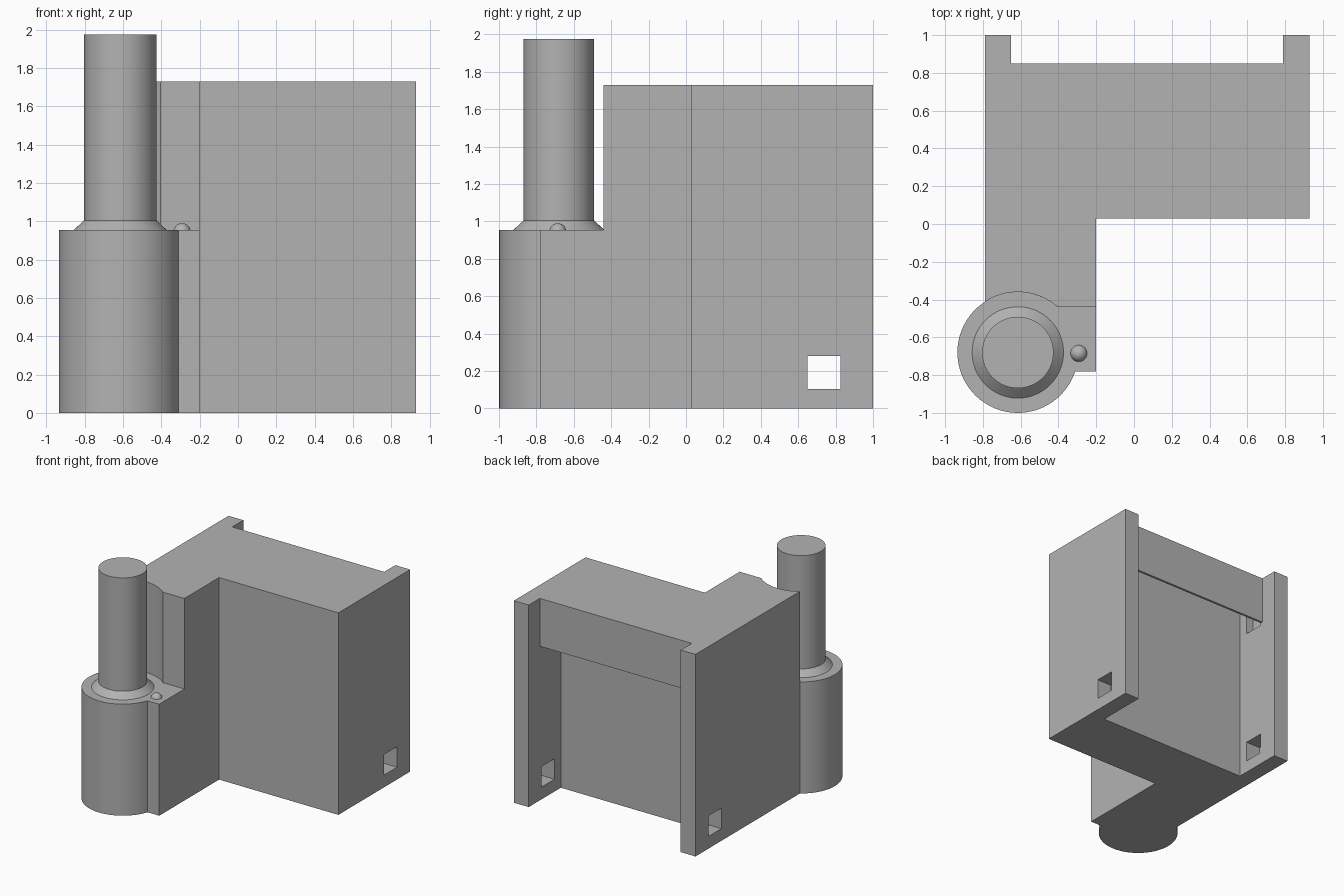
import bpy, bmesh
from math import cos, sin, radians
from mathutils import Vector

if "Cube" in bpy.data.objects:
    bpy.data.objects.remove(bpy.data.objects["Cube"], do_unlink=True)

grey = bpy.data.materials.new("plain_grey")
grey.use_nodes = True
grey.diffuse_color = (0.45, 0.45, 0.45, 1)
grey.node_tree.nodes["Principled BSDF"].inputs["Base Color"].default_value = (0.45, 0.45, 0.45, 1)

PX, PY, R = -0.615, -0.68, 0.32      # post axis and base radius
STEP, TOP = 0.955, 1.73              # base height, housing height


def finish(name, bm):
    bmesh.ops.recalc_face_normals(bm, faces=bm.faces)
    mesh = bpy.data.meshes.new(name)
    bm.to_mesh(mesh)
    bm.free()
    mesh.materials.append(grey)
    ob = bpy.data.objects.new(name, mesh)
    bpy.context.collection.objects.link(ob)
    return ob


def extrude(name, points, direction):
    """Solid made by sweeping a closed outline along a straight direction."""
    bm = bmesh.new()
    face = bm.faces.new([bm.verts.new(p) for p in points])
    new = bmesh.ops.extrude_face_region(bm, geom=[face])["geom"]
    bmesh.ops.translate(bm, vec=Vector(direction),
                        verts=[v for v in new if isinstance(v, bmesh.types.BMVert)])
    return finish(name, bm)


def prism(name, outline, z0, z1):
    return extrude(name, [(x, y, z0) for x, y in outline], (0, 0, z1 - z0))


def box(name, x, y, z):
    return prism(name, [(x[0], y[0]), (x[1], y[0]), (x[1], y[1]), (x[0], y[1])], *z)


def arc(a0, a1, n, r=R):
    angles = [radians(a0 + (a1 - a0) * i / n) for i in range(n + 1)]
    return [(PX + r * cos(a), PY + r * sin(a)) for a in angles]


def activate(ob):
    bpy.ops.object.select_all(action="DESELECT")
    bpy.context.view_layer.objects.active = ob
    ob.select_set(True)


def cut(ob, cutter):
    cutter.hide_render = True
    mod = ob.modifiers.new("cut", "BOOLEAN")
    mod.operation, mod.solver, mod.object = "DIFFERENCE", "EXACT", cutter
    activate(ob)
    bpy.ops.object.modifier_apply(modifier=mod.name)
    bpy.data.objects.remove(cutter, do_unlink=True)


def smooth(ob):
    activate(ob)
    bpy.ops.object.shade_smooth_by_angle(angle=radians(30))


# L-shaped housing with its arm
housing = prism("housing", [(-0.79, -0.44), (-0.2, -0.44), (-0.2, 0.03),
                            (0.93, 0.03), (0.93, 1), (-0.79, 1)], 0, TOP)

# Rear recess running up behind a thin header panel
recess = [(0.565, -0.1), (0.565, 1.7), (0.83, 1.7), (0.83, 1.32),
          (0.85, 1.32), (0.85, 1.9), (1.1, 1.9), (1.1, -0.1)]
cut(housing, extrude("recess_cutter", [(-0.65, y, z) for y, z in recess], (1.44, 0, 0)))

# Square holes through both side flanges, and blind sockets above them
cut(housing, box("hole_cutter", (-1, 1.1), (0.65, 0.825), (0.105, 0.28)))
cut(housing, box("socket_cutter", (-0.72, 0.86), (0.65, 0.825), (1.3, 1.475)))

# Round clearance for the post
cut(housing, prism("clearance_cutter", arc(0, 354.375, 63), -0.1, 1.9))
smooth(housing)

# Post base: round barrel with a square shoulder
base = prism("post_base", [(-0.2, -0.78), (-0.2, -0.44)] + arc(48.6, 341.8, 56), 0, STEP)
smooth(base)

# Post with a flared collar
bm = bmesh.new()
rings = []
for r, z in [(0.242, STEP), (0.189, 1.005), (0.189, 1.975)]:
    rings.append([bm.verts.new((x, y, z)) for x, y in arc(0, 354.375, 63, r)])
for low, high in zip(rings, rings[1:]):
    for i in range(len(low)):
        j = (i + 1) % len(low)
        bm.faces.new((low[i], low[j], high[j], high[i]))
bm.faces.new(rings[0])
bm.faces.new(rings[-1])
smooth(finish("post", bm))

# Small round stud on the shoulder
bm = bmesh.new()
bmesh.ops.create_uvsphere(bm, u_segments=32, v_segments=16, radius=0.045)
bmesh.ops.translate(bm, vec=(-0.292, -0.685, 0.945), verts=bm.verts)
smooth(finish("stud", bm))
